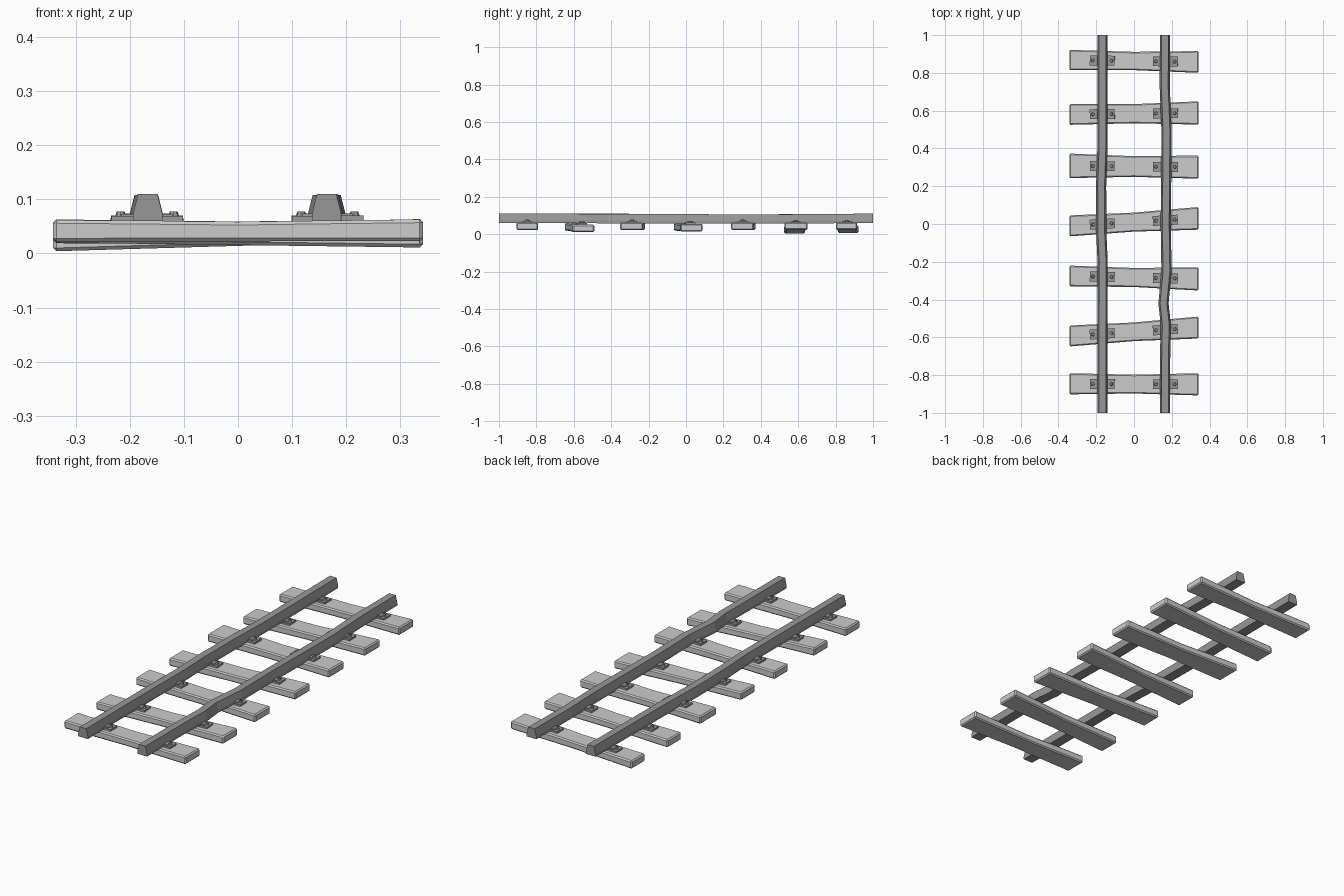
import bpy, bmesh, math
from mathutils import Matrix, Vector

cube = bpy.data.objects.get("Cube")
if cube:
    bpy.data.objects.remove(cube, do_unlink=True)


def material(name, v):
    m = bpy.data.materials.new(name)
    m.use_nodes = True
    m.diffuse_color = (v, v, v, 1)
    m.node_tree.nodes["Principled BSDF"].inputs["Base Color"].default_value = (v, v, v, 1)
    return m


WOOD = material("pale grey sleeper", 0.6)
STEEL = material("mid grey rail", 0.31)
IRON = material("grey fixing", 0.33)


def finish(name, bm, mat, bevel=0):
    bmesh.ops.recalc_face_normals(bm, faces=bm.faces[:])
    me = bpy.data.meshes.new(name)
    bm.to_mesh(me)
    bm.free()
    me.materials.append(mat)
    ob = bpy.data.objects.new(name, me)
    bpy.context.collection.objects.link(ob)
    if bevel:
        mod = ob.modifiers.new("worn edges", "BEVEL")
        mod.width = bevel
        mod.segments = 1
        mod.limit_method = "ANGLE"
        mod.angle_limit = math.radians(40)
    return ob


def loft(rings):
    """Bridge equal cross-sections and cap both ends."""
    bm = bmesh.new()
    loops = [[bm.verts.new(p) for p in ring] for ring in rings]
    n = len(loops[0])
    for a, b in zip(loops, loops[1:]):
        for i in range(n):
            j = (i + 1) % n
            bm.faces.new((a[i], a[j], b[j], b[i]))
    bm.faces.new(loops[0])
    bm.faces.new(loops[-1][::-1])
    return bm


THICK = 0.04
HALF = 0.342

# Sleepers: y and underside z of the right end, then of the left end, end widths
SLEEPERS = [
    (-0.846, 0.022, -0.849, 0.023, 0.112, 0.117),
    (-0.593, 0.020, -0.548, 0.011, 0.111, 0.116),
    (-0.275, 0.023, -0.291, 0.023, 0.110, 0.122),
    (-0.010, 0.019, 0.030, 0.015, 0.111, 0.120),
    (0.308, 0.023, 0.301, 0.023, 0.130, 0.122),
    (0.580, 0.004, 0.588, 0.024, 0.110, 0.123),
    (0.868, 0.006, 0.858, 0.024, 0.108, 0.115),
]


def sleeper(i, ya, za, yb, zb, wa, wb):
    rings = []
    for t, pinch in ((0, 1), (0.5, 0.87), (0.75, 0.94), (1, 1)):
        x = HALF * (2 * t - 1)
        y, z = ya + (yb - ya) * t, za + (zb - za) * t
        w = (wa + (wb - wa) * t) * pinch / 2
        # middle stations sit a touch lower
        top = z + THICK - (1 - pinch) * 0.03
        rings.append([(x, y - w, z), (x, y + w, z), (x, y + w, top), (x, y - w, top)])
    finish(f"sleeper_{i}", loft(rings), WOOD, 0.006)


# Fixing: base plate, raised clips and bolt heads on each side of a rail
def fixing(name, at, angle):
    bm = bmesh.new()

    def box(x, z, sx, sy, sz):
        bmesh.ops.create_cube(bm, size=1, matrix=Matrix.Translation((x, 0, z))
                              @ Matrix.Diagonal((sx, sy, sz, 1)))

    box(0, 0.003, 0.132, 0.052, 0.010)
    for s in (-1, 1):
        box(s * 0.036, 0.009, 0.022, 0.034, 0.006)
        bmesh.ops.create_cone(bm, cap_ends=True, segments=8, radius1=0.010, radius2=0.007,
                              depth=0.008, matrix=Matrix.Translation((s * 0.049, 0, 0.012)))
    bm.transform(Matrix.Translation(at) @ angle.to_matrix().to_4x4())
    finish(name, bm, IRON)


for i, s in enumerate(SLEEPERS, 1):
    sleeper(i, *s)
    ya, za, yb, zb = s[:4]
    along = Vector((2 * HALF, yb - ya, zb - za))
    for side, x in (("right", -0.168), ("left", 0.166)):
        t = (x / HALF + 1) / 2
        at = (x, ya + (yb - ya) * t, za + (zb - za) * t + THICK - 0.001)
        fixing(f"{side}_fixing_{i}", at, Vector((1, 0, 0)).rotation_difference(along))

# Rail cross-section: upright foot below a tapering head
SECTION = [(-0.027, 0.060), (0.027, 0.060), (0.027, 0.074),
           (0.018, 0.110), (-0.018, 0.110), (-0.027, 0.074)]


# Rails: path points as y, x and a small vertical shift
def rail(name, path):
    rings = [[(x + dx, y, z + dz) for dx, z in SECTION] for y, x, dz in path]
    finish(name, loft(rings), STEEL)


rail("right_rail", [(-1, -0.167, 0), (-0.55, -0.167, 0), (-0.2, -0.166, -0.001),
                    (-0.05, -0.173, -0.002), (0.2, -0.174, -0.004), (0.4, -0.167, -0.004),
                    (0.7, -0.167, -0.002), (1, -0.167, 0)])
rail("left_rail", [(-1, 0.164, 0), (-0.68, 0.165, 0), (-0.53, 0.168, -0.001),
                   (-0.42, 0.156, -0.002), (-0.25, 0.172, -0.002), (0.0, 0.168, -0.003),
                   (0.3, 0.171, -0.004), (0.5, 0.172, -0.004), (0.72, 0.163, -0.002),
                   (1, 0.164, 0)])
